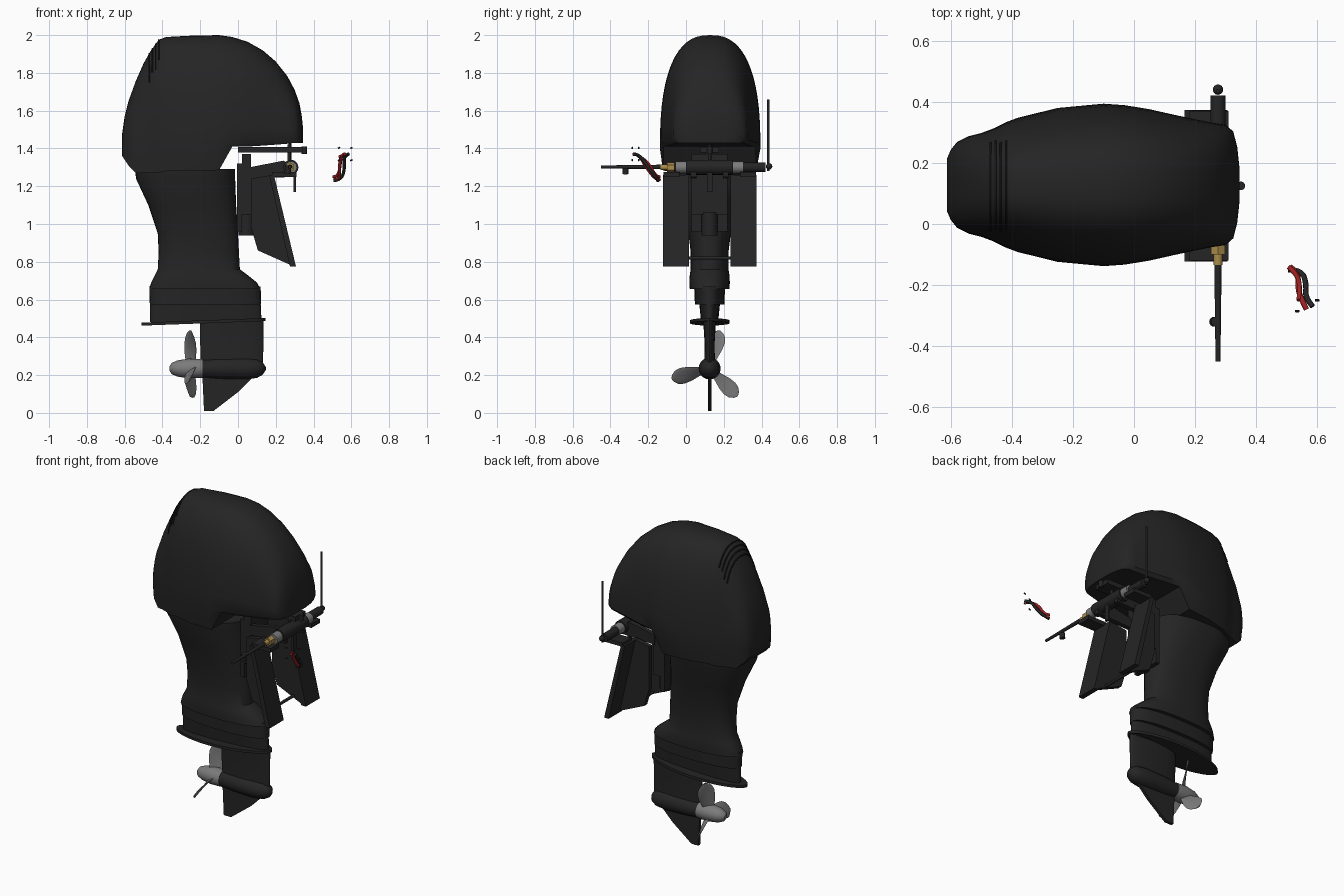
import bpy
import bmesh
from math import cos, sin, pi, radians, copysign
from mathutils import Matrix, Vector

if "Cube" in bpy.data.objects:
    bpy.data.objects.remove(bpy.data.objects["Cube"])

MID = 0.125   # centre plane of the motor in y


def material(name, *rgb):
    m = bpy.data.materials.new(name)
    m.use_nodes = True
    m.diffuse_color = (*rgb, 1)
    m.node_tree.nodes["Principled BSDF"].inputs["Base Color"].default_value = (*rgb, 1)
    return m


BLACK = material("motor black", 0.018, 0.018, 0.018)
DARK = material("vent black", 0.008, 0.008, 0.008)
STEEL = material("propeller grey", 0.2, 0.2, 0.2)
BRASS = material("brass", 0.4, 0.26, 0.07)
RED = material("cable red", 0.35, 0.015, 0.015)


def finish(name, bm, mat):
    bmesh.ops.recalc_face_normals(bm, faces=bm.faces)
    me = bpy.data.meshes.new(name)
    bm.to_mesh(me)
    bm.free()
    me.materials.append(mat)
    ob = bpy.data.objects.new(name, me)
    bpy.context.collection.objects.link(ob)
    bpy.ops.object.select_all(action="DESELECT")
    ob.select_set(True)
    bpy.context.view_layer.objects.active = ob
    bpy.ops.object.shade_smooth_by_angle(angle=radians(35))
    return ob


def loft(name, rings, mat):
    bm = bmesh.new()
    rows = [[bm.verts.new(p) for p in ring] for ring in rings]
    n = len(rows[0])
    for a, b in zip(rows, rows[1:]):
        for i in range(n):
            j = (i + 1) % n
            bm.faces.new((a[i], a[j], b[j], b[i]))
    bm.faces.new(rows[0])
    bm.faces.new(rows[-1])
    return finish(name, bm, mat)


def power(v, n):
    return copysign(abs(v) ** (2 / n), v)


def flat_ring(z, x0, x1, half, n=2.4, tilt=0, count=40):
    """Rounded outline lying level at height z."""
    pts = []
    for i in range(count):
        a = 2 * pi * i / count
        u = power(cos(a), n)
        pts.append(((x0 + x1) / 2 + u * (x1 - x0) / 2, MID + half * power(sin(a), n), z + tilt * u))
    return pts


def spin(name, rows, z, mat, count=24):
    """Solid of revolution along x."""
    loft(name, [[(x, MID + r * cos(2 * pi * i / count), z + r * sin(2 * pi * i / count))
                 for i in range(count)] for x, r in rows], mat)


def slab(name, outline, y0, y1, mat=BLACK):
    loft(name, [[(x, y, z) for x, z in outline] for y in (y0, y1)], mat)


def box(name, x0, x1, y0, y1, z0, z1, mat=BLACK):
    slab(name, [(x0, z0), (x1, z0), (x1, z1), (x0, z1)], y0, y1, mat)


def rod(name, a, b, r, mat=BLACK, r2=None, sides=16):
    a, b = Vector(a), Vector(b)
    bm = bmesh.new()
    turn = (b - a).to_track_quat("Z", "Y").to_matrix().to_4x4()
    bmesh.ops.create_cone(bm, cap_ends=True, segments=sides, radius1=r, radius2=r if r2 is None else r2,
                          depth=(b - a).length, matrix=Matrix.Translation((a + b) / 2) @ turn)
    finish(name, bm, mat)


def ball(name, at, r, mat=BLACK):
    bm = bmesh.new()
    bmesh.ops.create_uvsphere(bm, u_segments=16, v_segments=10, radius=r, matrix=Matrix.Translation(at))
    finish(name, bm, mat)


def tube(name, pts, r, mat):
    cu = bpy.data.curves.new(name, "CURVE")
    cu.dimensions = "3D"
    cu.bevel_depth = r
    cu.bevel_resolution = 2
    cu.use_fill_caps = True
    sp = cu.splines.new("NURBS")
    sp.points.add(len(pts) - 1)
    for p, co in zip(sp.points, pts):
        p.co = (*co, 1)
    sp.use_endpoint_u = True
    sp.order_u = 3
    cu.materials.append(mat)
    bpy.context.collection.objects.link(bpy.data.objects.new(name, cu))


# Cowl: arched sections at stations along x (x, half width, bottom, top)
COWL = [(-.613, .085, .36, .48), (-.6, .115, .34, .57), (-.58, .14, .31, .65), (-.54, .16, .27, .76),
        (-.5, .17, .27, .85), (-.46, .185, .27, .92), (-.42, .205, .27, .975), (-.38, .22, .28, .99),
        (-.25, .252, .28, .997), (-.1, .266, .285, 1), (-.03, .261, .41, .99), (.05, .248, .41, .965),
        (.13, .23, .415, .92), (.2, .215, .42, .86), (.26, .203, .425, .785), (.3, .197, .43, .71),
        (.325, .175, .43, .64), (.338, .125, .43, .57), (.345, .06, .43, .5)]


def cowl_arch(half, low, top, lift=0):
    spring = max(1.40, 1.02 + low)
    arch = []
    for i in range(33):
        a = pi * i / 32
        arch.append((MID + .003 + half * power(cos(a), 2.5),
                     spring + (1 + top - spring + lift) * power(sin(a), 2.5)))
    return arch


rings = []
for x, half, low, top in COWL:
    edge = half * .93
    foot = [(MID - edge, 1 + low), (MID, 1 + low), (MID + edge, 1 + low)]
    rings.append([(x, y, z) for y, z in cowl_arch(half, low, top) + foot])
loft("cowl", rings, BLACK)

# Vent slots across the rear of the cowl top
for k in range(4):
    x = -.47 + k * .017
    for a, b in zip(COWL, COWL[1:]):
        if a[0] <= x < b[0]:
            t = (x - a[0]) / (b[0] - a[0])
            _, half, low, top = [p + (q - p) * t for p, q in zip(a, b)]
    tube("vent_slot", [(x, y, z) for y, z in cowl_arch(half, low, top) if abs(y - MID) < .15], .004, DARK)

# Midsection leg, stepped collar and splash plate
LEG = [(1.29, -.545, -.015, .19), (1.24, -.54, -.015, .185), (1.1, -.475, -.01, .14),
       (.95, -.425, 0, .112), (.85, -.42, .005, .1), (.76, -.425, .01, .1), (.73, -.44, .05, .105),
       (.69, -.46, .1, .107), (.655, -.47, .12, .105)]
loft("leg", [flat_ring(*row) for row in LEG], BLACK)
loft("upper_collar", [flat_ring(.67, -.47, .12, .082), flat_ring(.575, -.467, .122, .078)], BLACK)
loft("lower_collar", [flat_ring(.58, -.465, .12, .055), flat_ring(.48, -.465, .125, .045)], BLACK)
loft("splash_plate", [flat_ring(z, -.51, .145, .105, 1.8, .012) for z in (.474, .49)], BLACK)

# Gearcase: strut, bullet and skeg
loft("strut", [flat_ring(.49, -.2, .135, .034, 2), flat_ring(.36, -.2, .135, .026, 2),
               flat_ring(.22, -.195, .13, .03, 2)], BLACK)
spin("gearcase", [(-.19, .047), (-.1, .055), (.04, .058), (.1, .05), (.13, .034), (.147, .008)], .235, BLACK)
slab("skeg", [(-.19, .23), (-.18, .01), (-.13, .01), (.0, .11), (.09, .2)], MID - .009, MID + .009)

# Propeller
spin("propeller_hub", [(-.363, .012), (-.35, .03), (-.32, .043), (-.26, .052), (-.188, .05)], .235, STEEL)
for angle in (75, 195, 315):
    turn = Matrix.Rotation(radians(angle - 90), 3, "X")
    blade = []
    for r, chord, pitch in [(.03, .03, 55), (.07, .04, 48), (.11, .05, 40), (.15, .052, 34),
                            (.18, .042, 30), (.2, .022, 28), (.208, .006, 28)]:
        p = radians(pitch)
        ring = []
        for i in range(12):
            u, v = chord * cos(pi * i / 6), .004 * sin(pi * i / 6)
            co = turn @ Vector((u * sin(p) + v * cos(p), u * cos(p) - v * sin(p), r))
            ring.append(co + Vector((-.252, MID, .235)))
        blade.append(ring)
    loft("propeller_blade", blade, STEEL)

# Swivel bracket and steering arm
box("swivel_plate", -.005, .022, .03, .22, .96, 1.32)
box("swivel_block", .02, .07, .03, .22, 1.05, 1.37)
rod("swivel_pin", (.045, MID, .94), (.045, MID, 1.06), .042)
box("steering_arm", 0, .345, .075, .175, 1.378, 1.408)
rod("arm_knob", (.35, MID, 1.37), (.35, MID, 1.41), .014)
rod("arm_link", (.27, MID, 1.3), (.27, MID, 1.42), .009)
box("tilt_lever", .295, .308, MID - .015, MID + .015, 1.17, 1.3)
rod("clamp_tie_bar", (.22, 0, .82), (.22, .25, .82), .009)

# Transom clamps, one on each side
for name, side in (("right", -1), ("left", 1)):
    def span(a, b):
        return MID + side * a, MID + side * b
    slab(name + "_clamp_panel", [(.165, 1.26), (.19, 1.26), (.307, .775), (.275, .775)], *span(.11, .248))
    slab(name + "_clamp_web", [(.07, 1.24), (.18, 1.26), (.285, .78), (.105, .86), (.07, .98)], *span(.11, .14))
    slab(name + "_tube_mount", [(.06, 1.24), (.06, 1.3), (.24, 1.335), (.31, 1.3), (.31, 1.25)],
         *span(.07, .1))
    box(name + "_mount_foot", .18, .31, *span(.16, .245), 1.25, 1.275)
    y0, y1 = span(.12, .18)
    rod(name + "_tube_coupling", (.28, y0, 1.3), (.28, y1, 1.3), .032, STEEL)

# Steering tube and its fittings
rod("steering_tube", (.28, 0, 1.3), (.28, .25, 1.3), .04)
rod("tube_cap", (.275, .3, 1.3), (.275, .42, 1.3), .025)
ball("tube_ball", (.275, .44, 1.305), .017)
rod("upright_rod", (.275, .435, 1.28), (.275, .435, 1.66), .007)
rod("brass_nut", (.275, -.1, 1.3), (.275, -.06, 1.3), .026, BRASS, sides=6)
rod("brass_neck", (.275, -.135, 1.3), (.275, -.1, 1.3), .015, BRASS)
rod("steering_rod", (.275, -.45, 1.302), (.275, -.13, 1.302), .008, r2=.012)
rod("rod_stud", (.262, -.32, 1.265), (.268, -.32, 1.31), .016)

# Loose cables with their terminals
tube("red_cable", [(.51, -.14, 1.235), (.54, -.16, 1.235), (.535, -.21, 1.3), (.55, -.25, 1.37),
                   (.565, -.28, 1.37)], .009, RED)
tube("red_lead", [(.505, -.14, 1.25), (.53, -.16, 1.25), (.545, -.2, 1.33), (.54, -.25, 1.36)], .008, RED)
tube("black_cable", [(.505, -.15, 1.23), (.55, -.15, 1.235), (.565, -.2, 1.3), (.56, -.24, 1.36),
                     (.585, -.27, 1.37)], .009, BLACK)
for x, y in ((.535, -.285), (.6, -.25)):
    for z in (1.335, 1.4):
        rod("terminal", (x - .006, y, z), (x + .006, y, z + .006), .004, sides=8)
